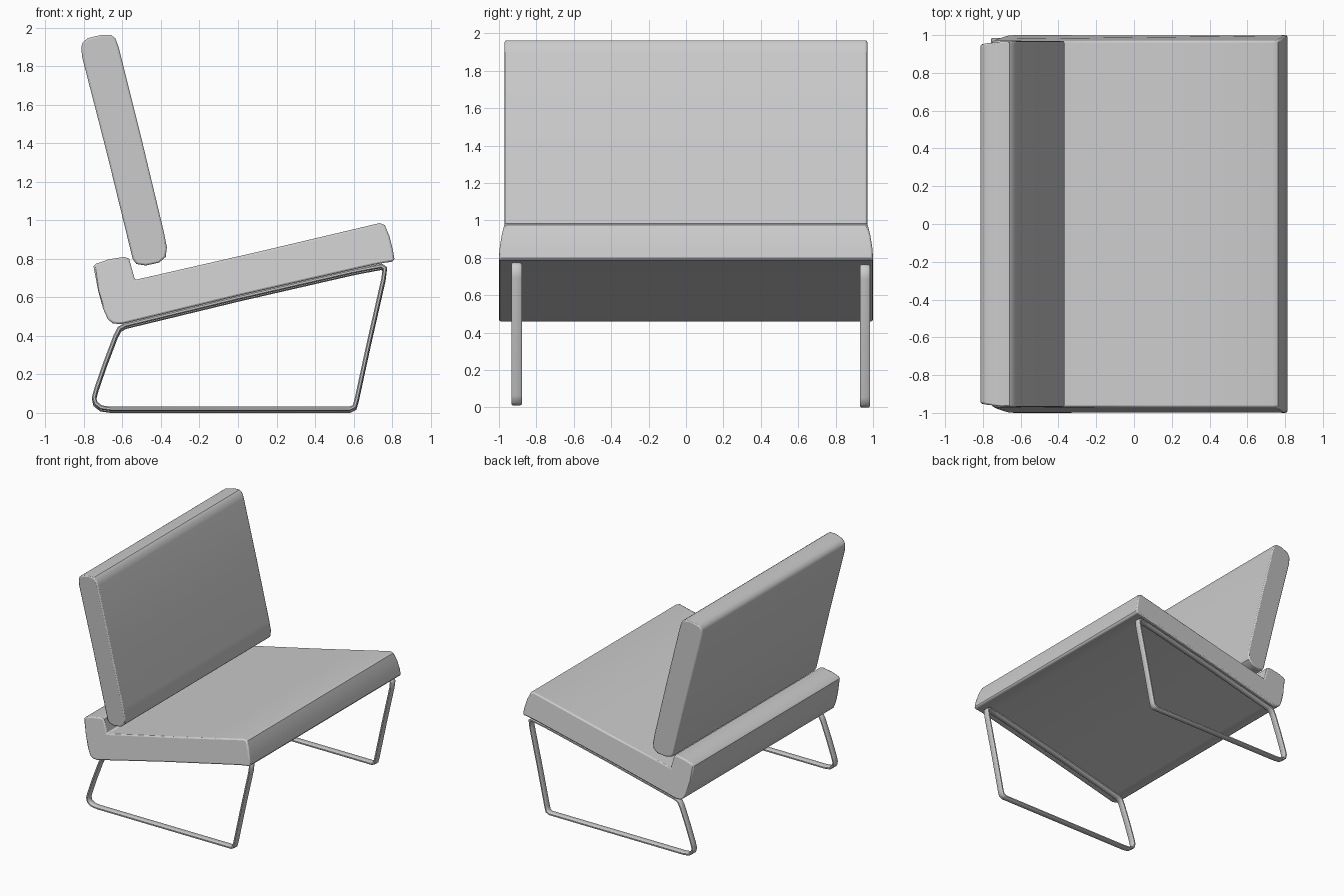
import bpy, bmesh
from mathutils import Vector

if "Cube" in bpy.data.objects:
    bpy.data.objects.remove(bpy.data.objects["Cube"])

grey = bpy.data.materials.new("soft grey")
grey.diffuse_color = (0.6, 0.6, 0.6, 1)
grey.use_nodes = True
grey.node_tree.nodes["Principled BSDF"].inputs["Base Color"].default_value = grey.diffuse_color


def finish(bm, name, angle=0.6):
    bmesh.ops.recalc_face_normals(bm, faces=bm.faces)
    me = bpy.data.meshes.new(name)
    bm.to_mesh(me)
    bm.free()
    me.materials.append(grey)
    ob = bpy.data.objects.new(name, me)
    bpy.context.collection.objects.link(ob)
    bpy.context.view_layer.objects.active = ob
    ob.select_set(True)
    bpy.ops.object.shade_smooth_by_angle(angle=angle)
    ob.select_set(False)
    return ob


def cushion(name, profile, half_width):
    """Extrude an x-z profile along y; half_width(x, z) shapes the sides."""
    bm = bmesh.new()
    ends = [[bm.verts.new((x, s * half_width(x, z), z)) for x, z in profile]
            for s in (-1, 1)]
    n = len(profile)
    for i in range(n):
        j = (i + 1) % n
        bm.faces.new((ends[0][i], ends[0][j], ends[1][j], ends[1][i]))
    for ring in ends:
        bm.faces.new(ring)
    ob = finish(bm, name)
    bev = ob.modifiers.new("soft edges", 'BEVEL')
    bev.width = 0.01
    bev.segments = 2
    bev.limit_method = 'ANGLE'
    bev.angle_limit = 1.0
    return ob


# Seat with raised rear ledge; sides lean in towards the top
def seat_width(x, z):
    t = (z - (0.60 + 0.234 * x)) / 0.2
    t = min(max(t, 0), 1)
    return 1.0 - 0.03 * t * t


cushion("seat", [
    (-0.75, 0.76), (-0.735, 0.775), (-0.67, 0.797), (-0.59, 0.81),
    (-0.565, 0.80), (-0.535, 0.69), (0.10, 0.835), (0.735, 0.985),
    (0.762, 0.975), (0.785, 0.92), (0.803, 0.85), (0.812, 0.80),
    (0.805, 0.785), (0.765, 0.78), (0.70, 0.768), (0.0, 0.608),
    (-0.56, 0.472), (-0.61, 0.46), (-0.65, 0.465), (-0.675, 0.485),
    (-0.70, 0.54), (-0.725, 0.63)], seat_width)


# Backrest, slightly narrower at the rear
def back_width(x, z):
    depth = x + 0.81 - (1.90 - z) * 0.25
    return 0.95 + 0.02 * min(max(depth / 0.12, 0), 1)


cushion("backrest", [
    (-0.813, 1.90), (-0.805, 1.925), (-0.78, 1.945), (-0.71, 1.962),
    (-0.66, 1.962), (-0.637, 1.945), (-0.62, 1.90), (-0.50, 1.42),
    (-0.385, 0.94), (-0.369, 0.86), (-0.375, 0.81), (-0.41, 0.78),
    (-0.48, 0.765), (-0.528, 0.773), (-0.547, 0.80), (-0.68, 1.345),
    (-0.81, 1.85)], back_width)

# Sled legs: flattened rod swept round a closed loop
path = [Vector(p) for p in (
    (0.762, 0.745), (0.755, 0.69), (0.68, 0.36), (0.615, 0.06),
    (0.605, 0.027), (0.58, 0.015), (-0.66, 0.015), (-0.71, 0.022),
    (-0.74, 0.045), (-0.747, 0.075), (-0.735, 0.12), (-0.69, 0.25),
    (-0.635, 0.395), (-0.615, 0.433), (-0.585, 0.45), (0.0, 0.592),
    (0.58, 0.725), (0.67, 0.743), (0.745, 0.757))]
section = [(-0.028, -0.005), (-0.028, 0.005), (-0.02, 0.011), (0.02, 0.011),
           (0.028, 0.005), (0.028, -0.005), (0.02, -0.011), (-0.02, -0.011)]


def sled(name, y, dz):
    bm = bmesh.new()
    n, m = len(path), len(section)
    rings = []
    for i, p in enumerate(path):
        d0 = (p - path[i - 1]).normalized()
        d1 = (path[(i + 1) % n] - p).normalized()
        t = (d0 + d1).normalized()
        nrm = Vector((-t.y, t.x)) / max(t.dot(d1), 0.75)
        rings.append([bm.verts.new((p.x + nrm.x * b, y + a, p.y + dz + nrm.y * b))
                      for a, b in section])
    for i in range(n):
        r, q = rings[i], rings[(i + 1) % n]
        for k in range(m):
            l = (k + 1) % m
            bm.faces.new((r[k], r[l], q[l], q[k]))
    finish(bm, name, 0.9)


sled("front_sled_leg", -0.906, 0.006)
sled("rear_sled_leg", 0.957, -0.004)
